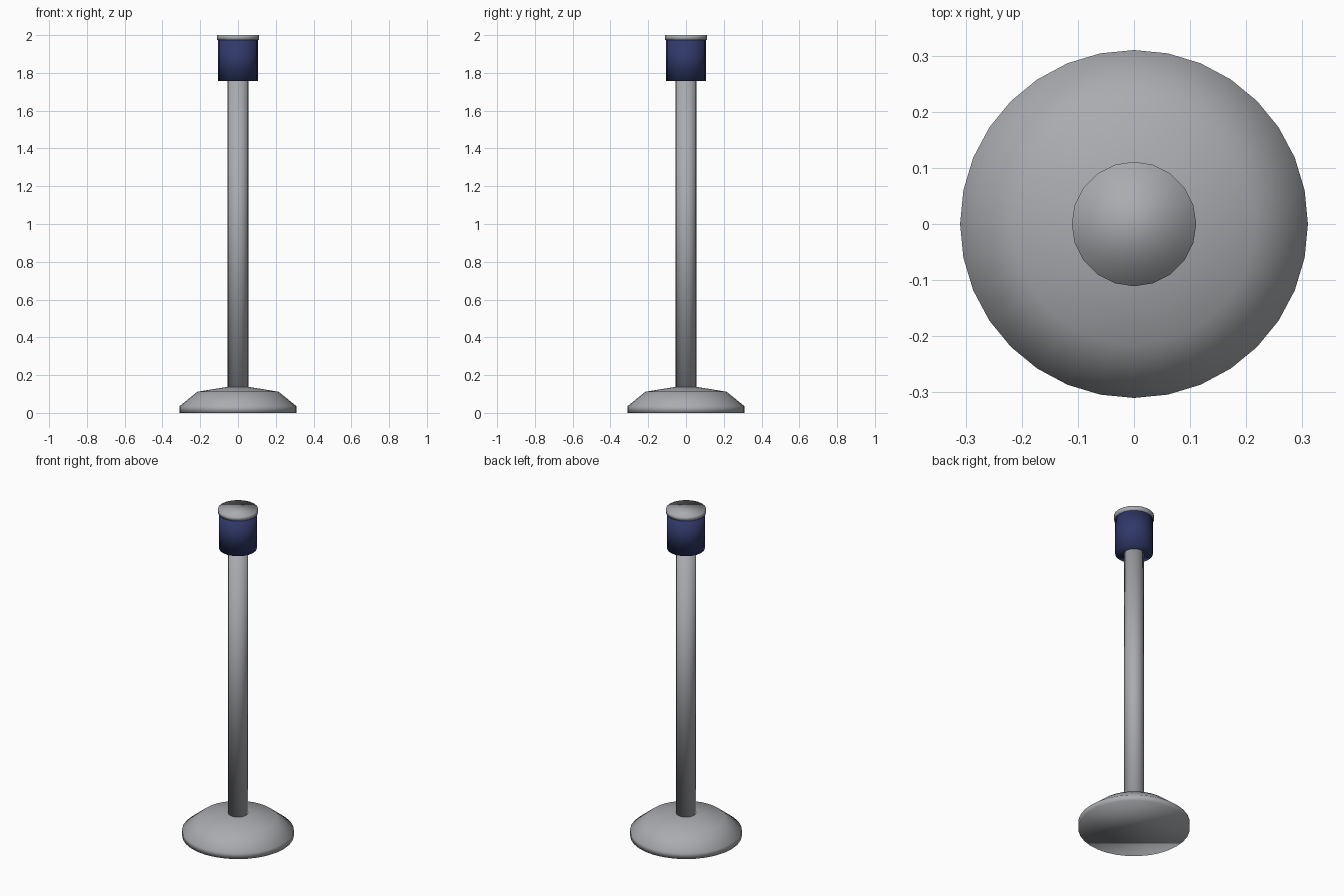
import bpy, bmesh, math

cube = bpy.data.objects.get("Cube")
if cube:
    bpy.data.objects.remove(cube, do_unlink=True)


def material(name, rgb):
    m = bpy.data.materials.new(name)
    m.use_nodes = True
    m.diffuse_color = (*rgb, 1)
    m.node_tree.nodes["Principled BSDF"].inputs["Base Color"].default_value = (*rgb, 1)
    return m


def lathe(name, profile, sides, mat):
    """Closed turned solid from (radius, height) pairs, bottom to top."""
    bm = bmesh.new()
    rings = []
    for r, z in profile:
        angles = [2 * math.pi * i / sides for i in range(sides)]
        rings.append([bm.verts.new((r * math.sin(a), r * math.cos(a), z)) for a in angles])
    for low, high in zip(rings, rings[1:]):
        for i in range(sides):
            j = (i + 1) % sides
            bm.faces.new((low[i], low[j], high[j], high[i]))
    bm.faces.new(rings[0])
    bm.faces.new(rings[-1])
    bmesh.ops.recalc_face_normals(bm, faces=bm.faces)
    for f in bm.faces:
        f.smooth = True
    mesh = bpy.data.meshes.new(name)
    bm.to_mesh(mesh)
    bm.free()
    mesh.materials.append(mat)
    obj = bpy.data.objects.new(name, mesh)
    bpy.context.collection.objects.link(obj)
    return obj


steel = material("brushed grey", (0.40, 0.41, 0.43))
navy = material("navy blue", (0.03, 0.04, 0.14))

# Weighted foot with sloping shoulder
lathe("base", [(0.31, 0), (0.31, 0.035), (0.215, 0.112), (0.055, 0.138)], 32, steel)
# Upright post
lathe("post", [(0.055, 0.13), (0.055, 1.77)], 20, steel)
# Belt housing and its lid
lathe("belt_housing", [(0.105, 1.757), (0.105, 1.976)], 20, navy)
lathe("lid", [(0.111, 1.974), (0.111, 2.0)], 20, steel)
